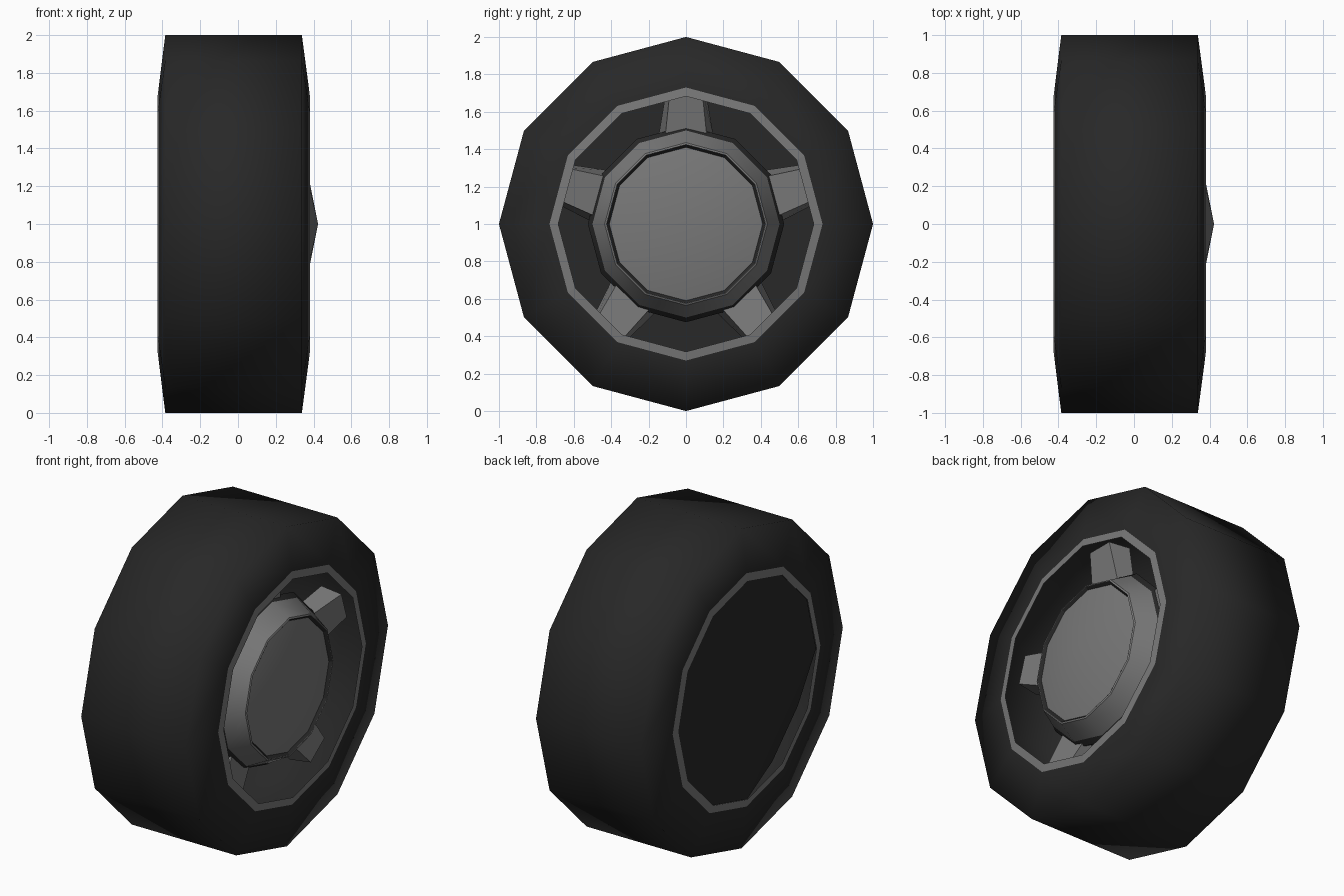
import bpy, bmesh, math
from mathutils import Matrix, Vector

if "Cube" in bpy.data.objects:
    bpy.data.objects.remove(bpy.data.objects["Cube"])

SIDES = 12
CENTRE = Vector((0, 0, 1))


def material(name, rgb):
    m = bpy.data.materials.new(name)
    m.diffuse_color = (*rgb, 1)
    m.use_nodes = True
    m.node_tree.nodes["Principled BSDF"].inputs["Base Color"].default_value = m.diffuse_color
    return m


RUBBER = material("dark rubber", (0.021, 0.021, 0.021))
METAL = material("grey metal", (0.19, 0.19, 0.19))


def finish(name, bm, mat):
    bmesh.ops.recalc_face_normals(bm, faces=bm.faces)
    me = bpy.data.meshes.new(name)
    bm.to_mesh(me)
    bm.free()
    me.materials.append(mat)
    ob = bpy.data.objects.new(name, me)
    bpy.context.collection.objects.link(ob)
    ob.location = CENTRE
    return ob


def ring(bm, x, r):
    ang = [math.tau * i / SIDES for i in range(SIDES)]
    return [bm.verts.new((x, r * math.sin(a), r * math.cos(a))) for a in ang]


def lathe(name, profile, mat):
    """Turn (x, radius) points round the x axis; radius 0 makes a pole."""
    bm = bmesh.new()
    rings = [ring(bm, x, r) if r else [bm.verts.new((x, 0, 0))] * SIDES for x, r in profile]
    for a, b in zip(rings, rings[1:]):
        for i in range(SIDES):
            j = (i + 1) % SIDES
            bm.faces.new(list(dict.fromkeys((a[i], a[j], b[j], b[i]))))
    return finish(name, bm, mat)


def smooth(ob, angle):
    bpy.ops.object.select_all(action='DESELECT')
    bpy.context.view_layer.objects.active = ob
    ob.select_set(True)
    bpy.ops.object.shade_smooth_by_angle(angle=math.radians(angle))


# Tyre: hollow shell with soft shaded tread and sidewalls
tyre = lathe("tyre", [(-0.419, 0.73), (-0.385, 1.0), (0.338, 1.0), (0.374, 0.73)], RUBBER)
for p in tyre.data.polygons:
    p.use_smooth = True

# Thin metal lips on both sides, flush with the tyre
lathe("outer_rim_lip", [(0.374, 0.73), (0.38, 0.683)], METAL)
lathe("inner_rim_lip", [(-0.419, 0.73), (-0.425, 0.683)], METAL)

# Back cover: flat sheet with one corner section bent inwards
bm = bmesh.new()
edge = ring(bm, -0.422, 0.683)
for i in (7, 8):
    edge[i].co.x = -0.36
bm.faces.new(edge[9:] + edge[:7])
bm.faces.new(edge[6:10])
finish("back_cover", bm, RUBBER)

# Hub: dark base, sloped metal collar, shallow pointed cap
smooth(lathe("hub_base", [(0.15, 0.50), (0.20, 0.525), (0.235, 0.50)], RUBBER), 35)
smooth(lathe("hub_collar", [(0.235, 0.50), (0.355, 0.435), (0.36, 0.425), (0.325, 0.41)], METAL), 35)
lathe("hub_groove", [(0.36, 0.426), (0.335, 0.405)], RUBBER)
smooth(lathe("hub_cap", [(0.325, 0.41), (0.342, 0.41), (0.424, 0)], METAL), 35)

# Five tapered spokes, the first pointing up
for k in range(5):
    bm = bmesh.new()
    bmesh.ops.create_cube(bm, size=1)
    for v in bm.verts:
        front, outer = v.co.x > 0, v.co.z > 0
        half = (0.085 if outer else 0.11) if front else (0.105 if outer else 0.145)
        v.co = ((0.255 if outer else 0.215) if front else 0.12,
                math.copysign(half, v.co.y), 0.72 if outer else 0.48)
    bmesh.ops.rotate(bm, verts=bm.verts, matrix=Matrix.Rotation(k * math.tau / 5, 3, 'X'))
    finish("spoke_%d" % (k + 1), bm, METAL)
